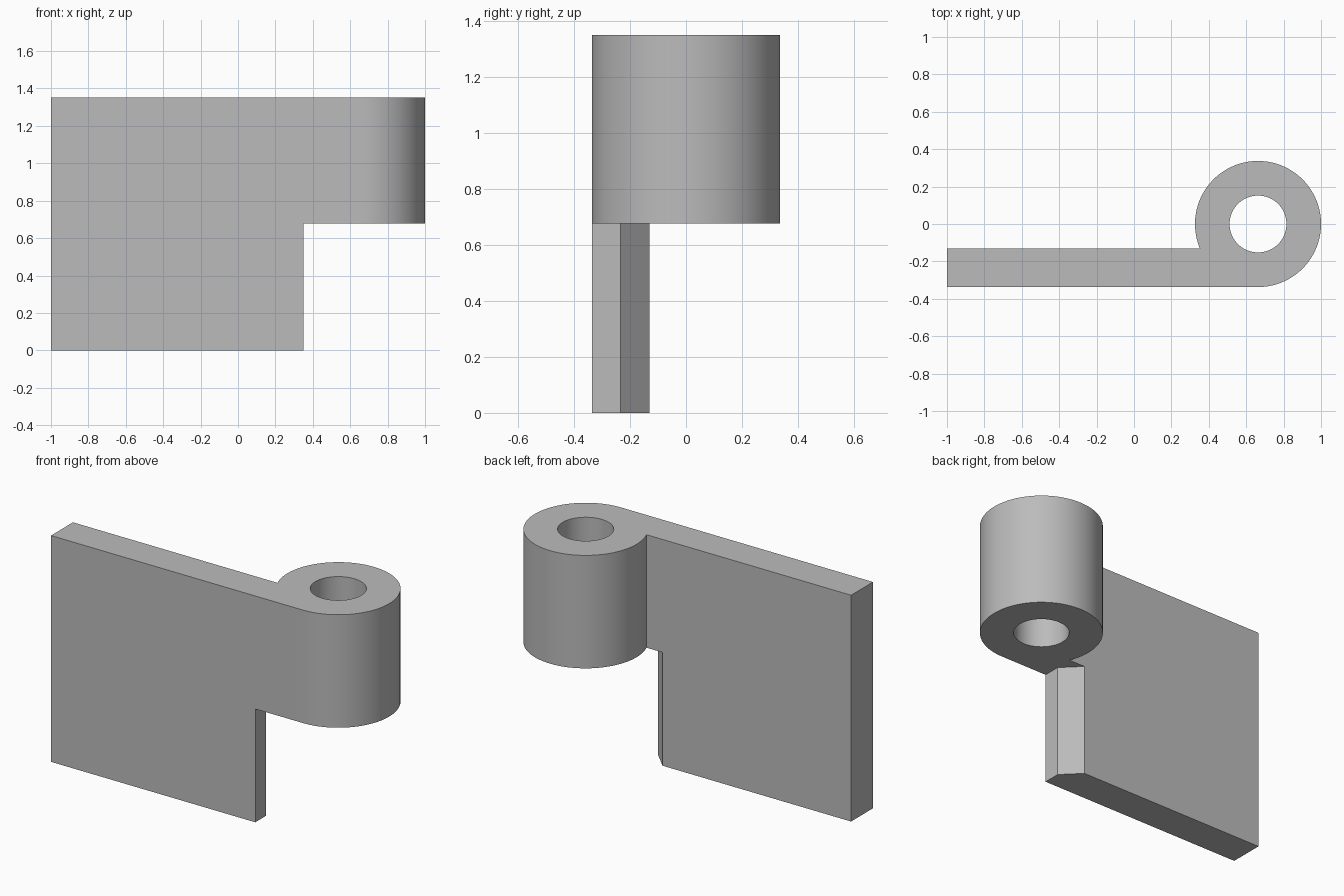
import bpy
import bmesh
from math import acos, asin, cos, pi, radians, sin

if "Cube" in bpy.data.objects:
    bpy.data.objects.remove(bpy.data.objects["Cube"], do_unlink=True)

HEIGHT, KNUCKLE_BASE = 1.352, 0.677
CENTRE_X, RADIUS, BORE = 0.663, 0.337, 0.152
LEAF_BACK, LEAF_END, CHAMFER = -0.13, 0.35, 0.104
SEGMENTS = 96

steel = bpy.data.materials.new("plain_grey")
steel.use_nodes = True
grey = (0.5, 0.5, 0.5, 1)
steel.diffuse_color = grey
steel.node_tree.nodes["Principled BSDF"].inputs["Base Color"].default_value = grey


def arc(radius, start, end, steps):
    """Points around the pin axis."""
    return [(CENTRE_X + radius * cos(start + (end - start) * i / steps),
             radius * sin(start + (end - start) * i / steps))
            for i in range(steps + 1)]


def prism(name, outline, bottom, top):
    """Extrude a flat outline upward into a solid."""
    bm = bmesh.new()
    face = bm.faces.new([bm.verts.new((x, y, bottom)) for x, y in outline])
    result = bmesh.ops.extrude_face_region(bm, geom=[face])
    moved = [v for v in result["geom"] if isinstance(v, bmesh.types.BMVert)]
    bmesh.ops.translate(bm, verts=moved, vec=(0, 0, top - bottom))
    bmesh.ops.recalc_face_normals(bm, faces=bm.faces)
    mesh = bpy.data.meshes.new(name)
    bm.to_mesh(mesh)
    bm.free()
    mesh.materials.append(steel)
    obj = bpy.data.objects.new(name, mesh)
    bpy.context.collection.objects.link(obj)
    return obj


# Leaf and knuckle share one outline: the flat front runs tangent into the barrel
junction = pi + asin(-LEAF_BACK / RADIUS)
outline = [(-1, LEAF_BACK), (-1, -RADIUS)] + arc(RADIUS, -pi / 2, junction, SEGMENTS)
hinge = prism("hinge_leaf", outline, 0, HEIGHT)

# Pin bore through the knuckle
bore = prism("bore_cutter", arc(BORE, 0, 2 * pi, SEGMENTS)[:-1], -0.1, HEIGHT + 0.1)

# Clearance below the knuckle, with a chamfer on the leaf's back corner
reach = 0.4
notch = prism("notch_cutter", [
    (LEAF_END, -0.5),
    (LEAF_END, LEAF_BACK - CHAMFER),
    (LEAF_END - reach, LEAF_BACK - CHAMFER + reach),
    (LEAF_END - reach, 0.5), (1.2, 0.5), (1.2, -0.5),
], -0.1, KNUCKLE_BASE)

bpy.ops.object.select_all(action="DESELECT")
hinge.select_set(True)
bpy.context.view_layer.objects.active = hinge
for cutter in (notch, bore):
    cutter.hide_render = True
    cut = hinge.modifiers.new(cutter.name, "BOOLEAN")
    cut.operation = "DIFFERENCE"
    cut.solver = "EXACT"
    cut.object = cutter
    bpy.ops.object.modifier_apply(modifier=cut.name)
    bpy.data.objects.remove(cutter, do_unlink=True)

# Round barrel and bore, crisp plate edges
bpy.ops.object.shade_smooth_by_angle(angle=radians(30))
